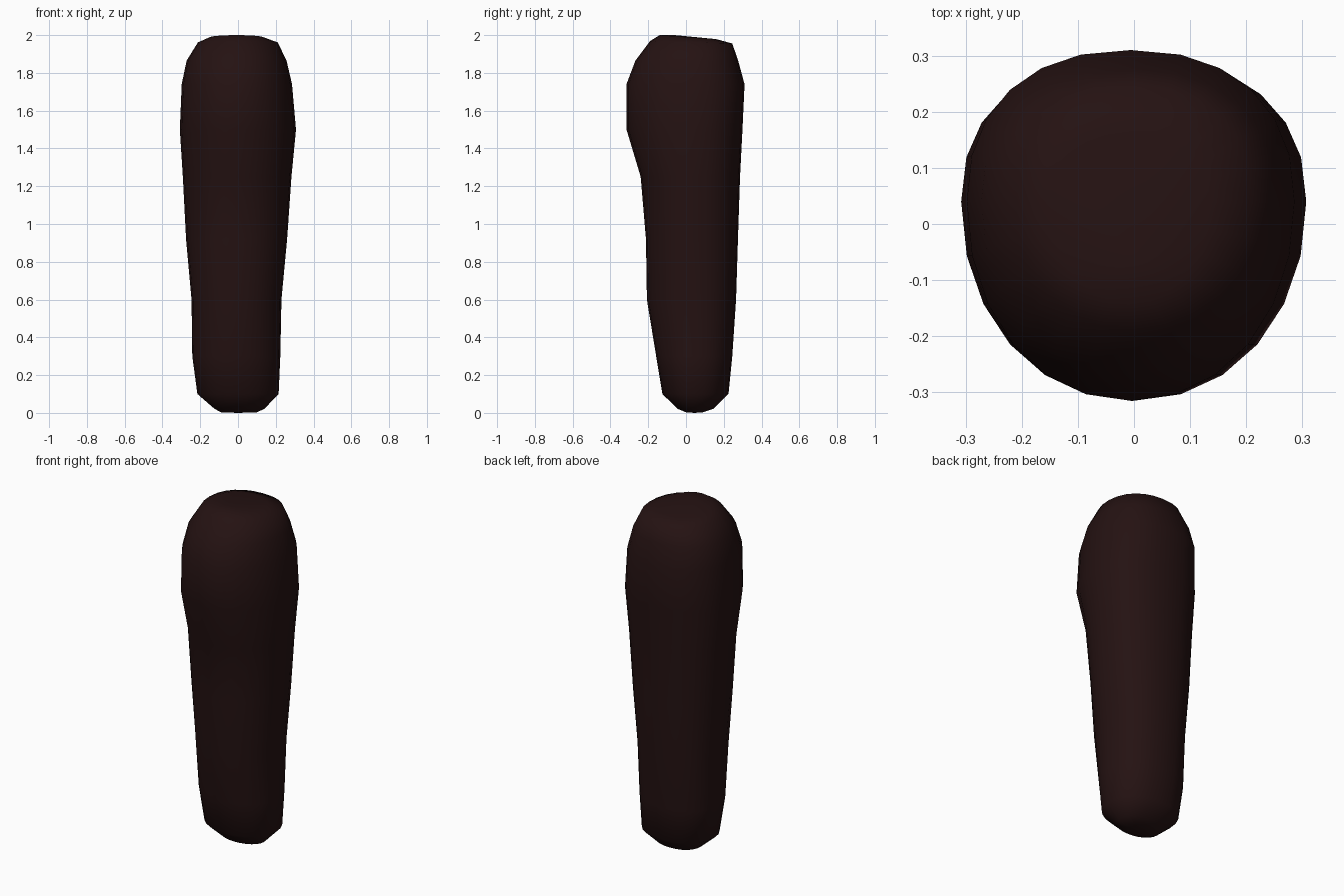
import bpy, bmesh
from math import sin, cos, pi, radians

if "Cube" in bpy.data.objects:
    bpy.data.objects.remove(bpy.data.objects["Cube"])

SIDES = 24
Y_MID = 0.04  # widest line of the cross-sections

# z, left x, right x, front y, back y, tilt (z change per unit y)
RINGS = [
    (0.003, -0.09, 0.10, 0.00, 0.09, 0),
    (0.022, -0.125, 0.14, -0.045, 0.145, 0),
    (0.10, -0.215, 0.215, -0.125, 0.225, 0),
    (0.30, -0.242, 0.224, -0.158, 0.245, 0),
    (0.60, -0.246, 0.230, -0.207, 0.265, 0),
    (0.92, -0.275, 0.260, -0.212, 0.275, 0),
    (1.25, -0.292, 0.283, -0.240, 0.286, 0),
    (1.50, -0.308, 0.307, -0.315, 0.299, 0),
    (1.74, -0.298, 0.286, -0.315, 0.310, 0),
    (1.865, -0.272, 0.257, -0.268, 0.276, 0),
    (1.963, -0.212, 0.210, -0.190, 0.245, -0.03),
    (1.990, -0.150, 0.135, -0.140, 0.160, -0.07),
]


def spow(v, e):
    return (abs(v) ** e) * (1 if v >= 0 else -1)


def ring(bm, z, x0, x1, y0, y1, tilt):
    verts = []
    for i in range(SIDES):
        a = 2 * pi * i / SIDES
        e = 0.88 if sin(a) > 0 else 0.96  # back is a little squarer
        c, s = spow(cos(a), e), spow(sin(a), e)
        xm = (x0 + x1) / 2
        x = xm + c * (x1 - x0) / 2
        y = Y_MID + s * ((y1 - Y_MID) if s > 0 else (Y_MID - y0))
        verts.append(bm.verts.new((x, y, z + tilt * y)))
    return verts


def cap(bm, loop, z, y, flip):
    c = bm.verts.new((0, y, z))
    for i in range(SIDES):
        a, b = loop[i], loop[(i + 1) % SIDES]
        bm.faces.new((b, a, c) if flip else (a, b, c))


# Lofted body with closed ends
bm = bmesh.new()
loops = [ring(bm, *r) for r in RINGS]
for lo, hi in zip(loops, loops[1:]):
    for i in range(SIDES):
        j = (i + 1) % SIDES
        bm.faces.new((lo[i], lo[j], hi[j], hi[i]))
cap(bm, loops[0], 0.0, 0.045, True)
cap(bm, loops[-1], 2.0, -0.06, False)
bmesh.ops.recalc_face_normals(bm, faces=bm.faces)
mesh = bpy.data.meshes.new("tapered_body")
bm.to_mesh(mesh)
bm.free()
body = bpy.data.objects.new("tapered_body", mesh)
bpy.context.collection.objects.link(body)

# Dark brown, smooth surface
mat = bpy.data.materials.new("dark_brown")
mat.diffuse_color = (0.018, 0.006, 0.006, 1)
mat.use_nodes = True
mat.node_tree.nodes["Principled BSDF"].inputs["Base Color"].default_value = mat.diffuse_color
mesh.materials.append(mat)
bpy.context.view_layer.objects.active = body
body.select_set(True)
bpy.ops.object.shade_smooth_by_angle(angle=radians(60))
